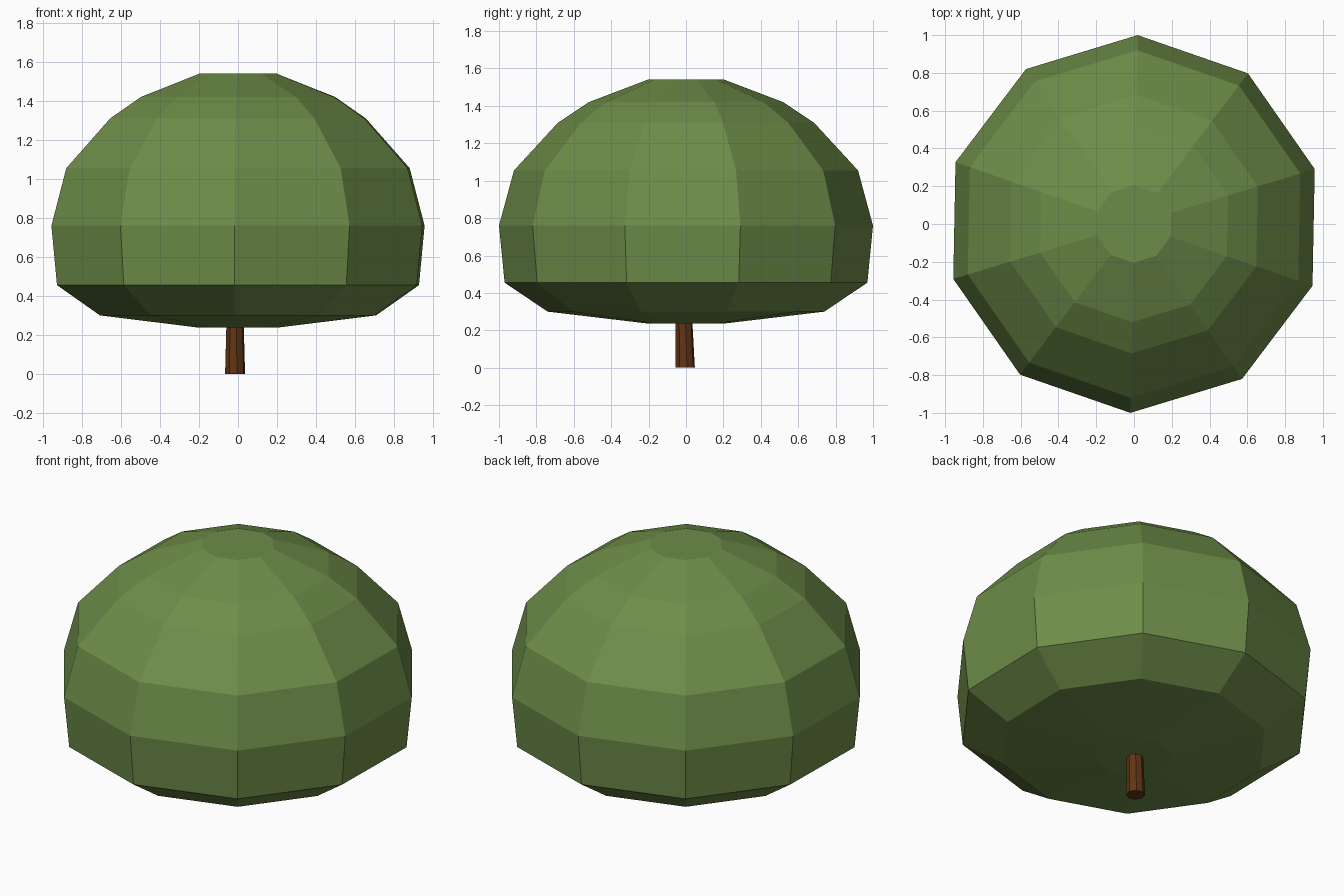
import bpy, bmesh, math

if "Cube" in bpy.data.objects:
    bpy.data.objects.remove(bpy.data.objects["Cube"])


def material(name, rgb):
    m = bpy.data.materials.new(name)
    m.diffuse_color = (*rgb, 1)
    m.use_nodes = True
    m.node_tree.nodes["Principled BSDF"].inputs["Base Color"].default_value = m.diffuse_color
    return m


def stacked_rings(name, rings, sides, turn, mat):
    """Closed flat-shaded solid from rings of (radius, z, centre x, centre y)."""
    bm = bmesh.new()
    loops = []
    for r, z, cx, cy in rings:
        loops.append([bm.verts.new((cx + r * math.cos(turn + i * math.tau / sides),
                                    cy + r * math.sin(turn + i * math.tau / sides), z))
                      for i in range(sides)])
    for a, b in zip(loops, loops[1:]):
        for i in range(sides):
            j = (i + 1) % sides
            bm.faces.new((a[i], a[j], b[j], b[i]))
    bm.faces.new(loops[0][::-1])
    bm.faces.new(loops[-1])
    bmesh.ops.recalc_face_normals(bm, faces=bm.faces)
    mesh = bpy.data.meshes.new(name)
    bm.to_mesh(mesh)
    bm.free()
    mesh.materials.append(mat)
    obj = bpy.data.objects.new(name, mesh)
    bpy.context.collection.objects.link(obj)
    return obj


leaf_green = material("leaf green", (0.155, 0.265, 0.066))
bark_brown = material("bark brown", (0.12, 0.035, 0.007))

# Ten-sided leafy dome, slightly turned
dome = [(0.21, 0.237), (0.74, 0.30), (0.97, 0.455), (1.0, 0.76),
        (0.92, 1.055), (0.685, 1.31), (0.52, 1.42), (0.205, 1.54)]
stacked_rings("canopy", [(r, z, 0, 0) for r, z in dome], 10, math.radians(16.9), leaf_green)

# Thin trunk, leaning slightly and running a little into the canopy
stacked_rings("trunk", [(0.052, 0.0, -0.015, -0.004), (0.045, 0.26, -0.015, -0.011)],
              8, math.radians(10), bark_brown)
